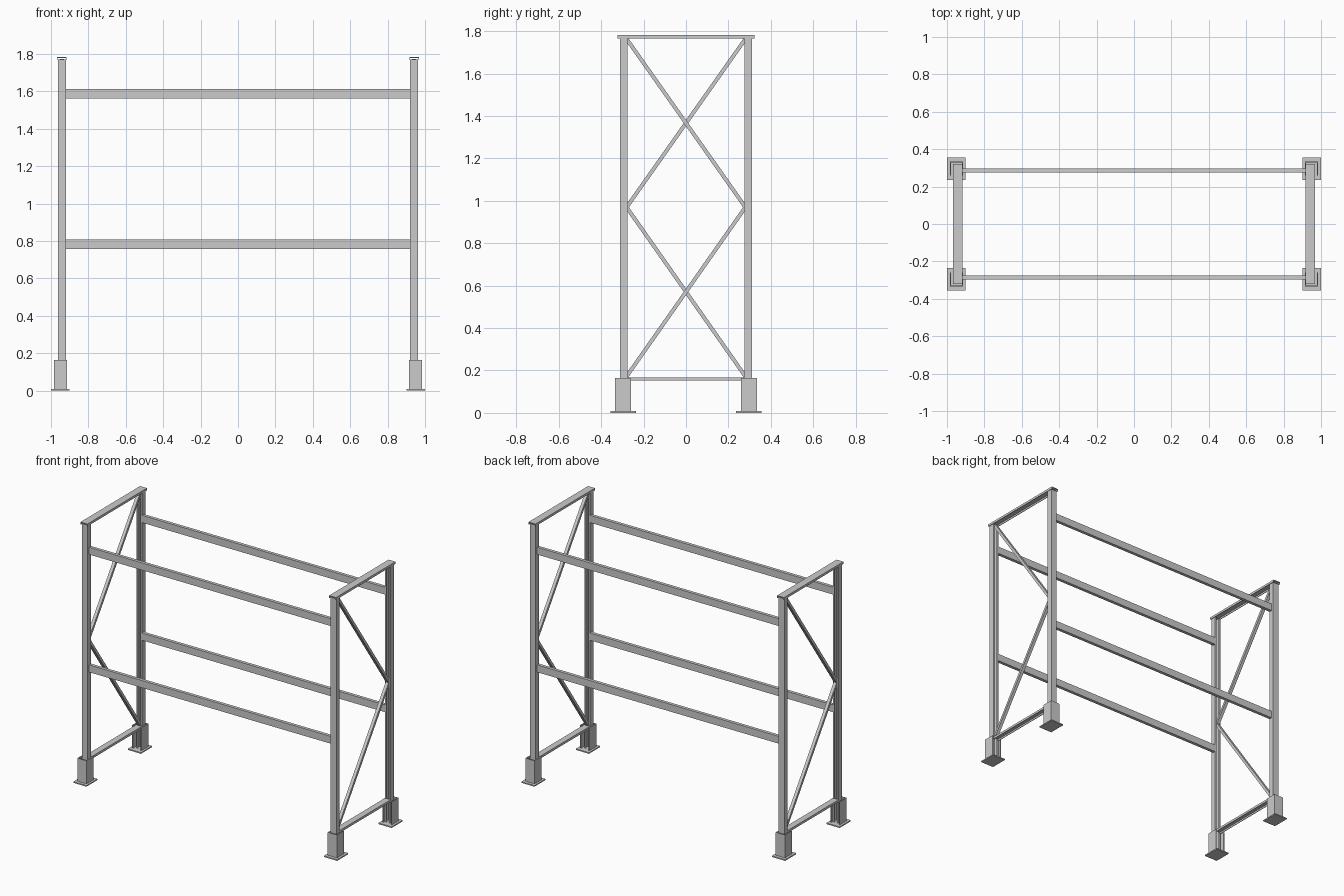
import bpy, bmesh
from mathutils import Vector, Matrix

if "Cube" in bpy.data.objects:
    bpy.data.objects.remove(bpy.data.objects["Cube"])

PX = 0.942       # post centre line in x
FX = 0.949       # foot centre line in x


def add_object(name, bm):
    bmesh.ops.recalc_face_normals(bm, faces=bm.faces)
    mesh = bpy.data.meshes.new(name)
    bm.to_mesh(mesh)
    bm.free()
    obj = bpy.data.objects.new(name, mesh)
    bpy.context.collection.objects.link(obj)
    return obj


def box(name, lo, hi):
    lo, hi = Vector(lo), Vector(hi)
    bm = bmesh.new()
    bmesh.ops.create_cube(bm, size=1)
    bmesh.ops.scale(bm, vec=hi - lo, verts=bm.verts)
    bmesh.ops.translate(bm, vec=(lo + hi) / 2, verts=bm.verts)
    return add_object(name, bm)


def extrude(name, points, offset):
    """Closed profile (3D points) extruded along offset."""
    bm = bmesh.new()
    face = bm.faces.new([bm.verts.new(p) for p in points])
    new = bmesh.ops.extrude_face_region(bm, geom=[face], use_keep_orig=True)["geom"]
    bmesh.ops.translate(bm, vec=offset,
                        verts=[v for v in new if isinstance(v, bmesh.types.BMVert)])
    return add_object(name, bm)


def channel(w, d, t, lip=0):
    """Channel section: web at v = d, open towards v = 0, optional lips."""
    h = w / 2
    half = [(h, d), (h, 0)]
    if lip:
        half += [(h - lip, 0), (h - lip, t), (h - t, t)]
    else:
        half += [(h - t, 0)]
    half += [(h - t, d - t)]
    return half + [(-u, v) for u, v in reversed(half)]


def strut(name, x, a, b, width, depth):
    """Rectangular bar in the plane of an end frame."""
    a, b = Vector((x, *a)), Vector((x, *b))
    along = (b - a).normalized()
    side = along.cross(Vector((1, 0, 0))) * width / 2
    out = Vector((depth / 2, 0, 0))
    extrude(name, [a + side + out, a + side - out, a - side - out, a - side + out], b - a)


for sx, xn in ((-1, "left"), (1, "right")):
    for sy, yn in ((-1, "front"), (1, "back")):
        tag = f"{yn}_{xn}"
        # Upright: lipped channel open towards the inside of the frame
        extrude(f"{tag}_post",
                [(sx * PX + u, sy * (0.275 + v), 0.008)
                 for u, v in channel(0.043, 0.037, 0.004, 0.012)], (0, 0, 1.762))
        # Foot channel and base plate
        extrude(f"{tag}_foot",
                [(sx * FX + u, sy * (0.259 + v), 0.008)
                 for u, v in channel(0.07, 0.075, 0.006)], (0, 0, 0.157))
        ys = sorted((sy * 0.235, sy * 0.355))
        box(f"{tag}_base_plate", (sx * 0.95 - 0.05, ys[0], 0),
            (sx * 0.95 + 0.05, ys[1], 0.008))

    # Top cap and bottom tie: shallow channels open downwards
    extrude(f"{xn}_top_cap",
            [(sx * PX + u, -0.322, 1.767 + v) for u, v in channel(0.052, 0.016, 0.004)],
            (0, 0.644, 0))
    extrude(f"{xn}_bottom_tie",
            [(sx * PX + u, -0.277, 0.152 + v) for u, v in channel(0.043, 0.016, 0.004)],
            (0, 0.554, 0))

    # Zigzag braces, reversed between the two ends
    e = sx * 0.283
    strut(f"{xn}_upper_brace", sx * PX, (-e, 1.768), (e, 0.966), 0.018, 0.022)
    strut(f"{xn}_lower_brace", sx * PX, (e, 0.974), (-e, 0.168), 0.018, 0.022)

# Long shelf beams
for sy, yn in ((-1, "front"), (1, "back")):
    for z, zn in ((0.782, "lower"), (1.588, "upper")):
        box(f"{yn}_{zn}_beam", (-0.921, sy * 0.286 - 0.011, z - 0.025),
            (0.921, sy * 0.286 + 0.011, z + 0.025))
